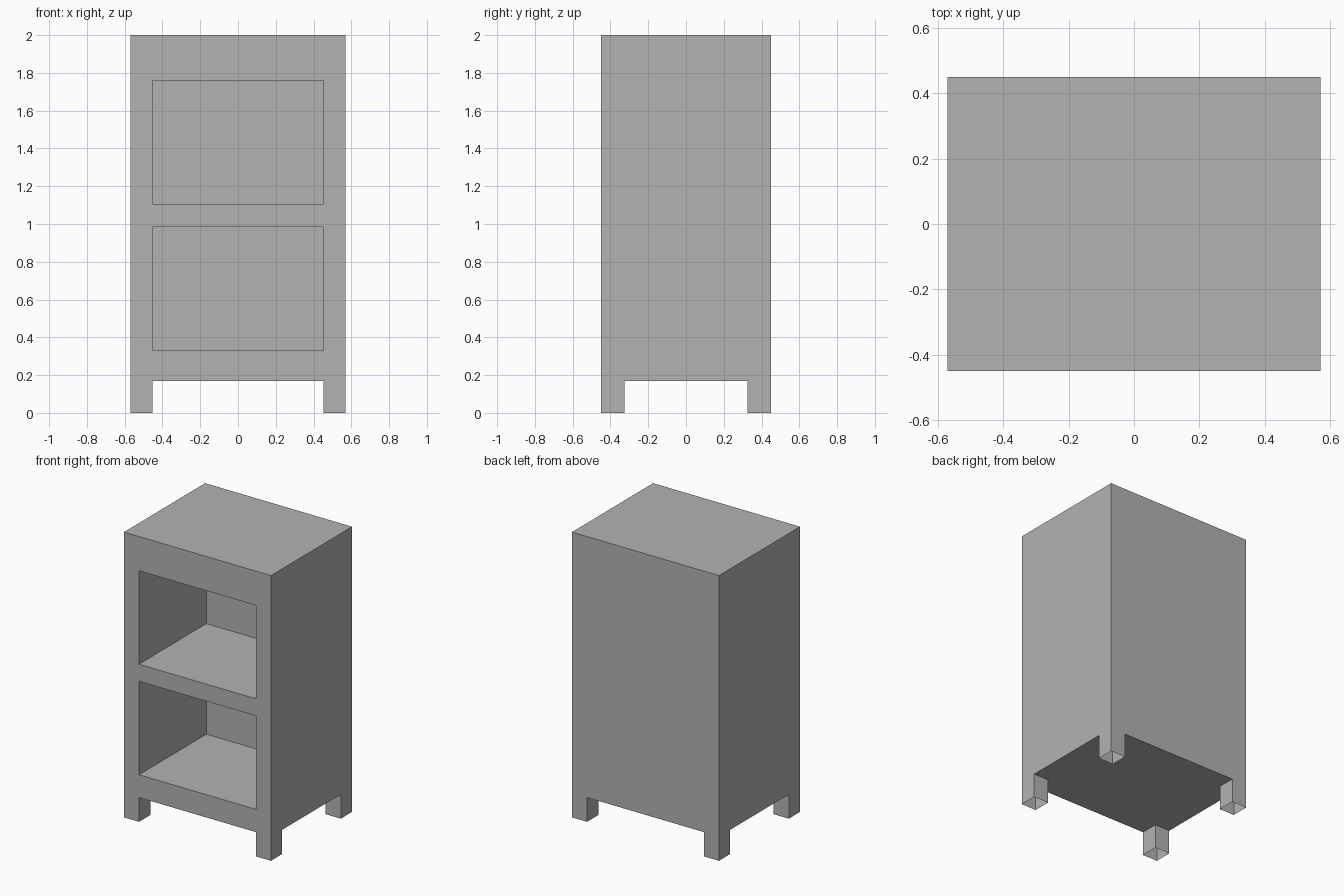
import bpy
import bmesh
from mathutils import Vector

if "Cube" in bpy.data.objects:
    bpy.data.objects.remove(bpy.data.objects["Cube"])

# Main dimensions
XS = (-0.57, -0.453, 0.453, 0.57)
YS = (-0.449, -0.325, 0.325, 0.449)
BASE, TOP = 0.17, 2.0
SHELVES = ((0.33, 0.985), (1.105, 1.76))
DEPTH = 0.745

grey = bpy.data.materials.new("plain grey")
grey.diffuse_color = (0.45, 0.45, 0.45, 1)
grey.use_nodes = True
grey.node_tree.nodes["Principled BSDF"].inputs["Base Color"].default_value = grey.diffuse_color

bm = bmesh.new()


def push(faces, offset):
    """Extrude each face on its own, move the caps and return them."""
    caps = bmesh.ops.extrude_discrete_faces(bm, faces=faces)["faces"]
    verts = list({v for f in caps for v in f.verts})
    bmesh.ops.translate(bm, verts=verts, vec=Vector(offset))
    return caps


# Underside, split so that the corners match the legs
grid = [[bm.verts.new((x, y, BASE)) for x in XS] for y in YS]
bottom = [bm.faces.new((grid[j][i], grid[j + 1][i], grid[j + 1][i + 1], grid[j][i + 1]))
          for j in range(3) for i in range(3)]
corners = [bottom[k] for k in (0, 2, 6, 8)]

# Cabinet walls and top
rim = [e for e in bm.edges if e.is_boundary]
wall_geom = bmesh.ops.extrude_edge_only(bm, edges=rim)["geom"]
top_verts = [g for g in wall_geom if isinstance(g, bmesh.types.BMVert)]
bmesh.ops.translate(bm, verts=top_verts, vec=(0, 0, TOP - BASE))
top_edges = [g for g in wall_geom if isinstance(g, bmesh.types.BMEdge)]
bmesh.ops.contextual_create(bm, geom=top_edges)

# Legs, hollow and open underneath
feet = push(corners, (0, 0, -BASE))
bmesh.ops.delete(bm, geom=feet, context="FACES_ONLY")

# Two open compartments in the front
for z in [z for pair in SHELVES for z in pair]:
    bmesh.ops.bisect_plane(bm, geom=bm.verts[:] + bm.edges[:] + bm.faces[:],
                           plane_co=(0, 0, z), plane_no=(0, 0, 1))
openings = []
for f in bm.faces:
    c = f.calc_center_median()
    if abs(c.y - YS[0]) < 0.001 and abs(c.x) < 0.01:
        if any(lo < c.z < hi for lo, hi in SHELVES):
            openings.append(f)
push(openings, (0, DEPTH, 0))

# Tidy up and make the object
bmesh.ops.recalc_face_normals(bm, faces=bm.faces[:])
bmesh.ops.dissolve_limit(bm, angle_limit=0.01, verts=bm.verts[:], edges=bm.edges[:])
mesh = bpy.data.meshes.new("cabinet")
bm.to_mesh(mesh)
bm.free()
mesh.materials.append(grey)
cabinet = bpy.data.objects.new("cabinet", mesh)
bpy.context.collection.objects.link(cabinet)
